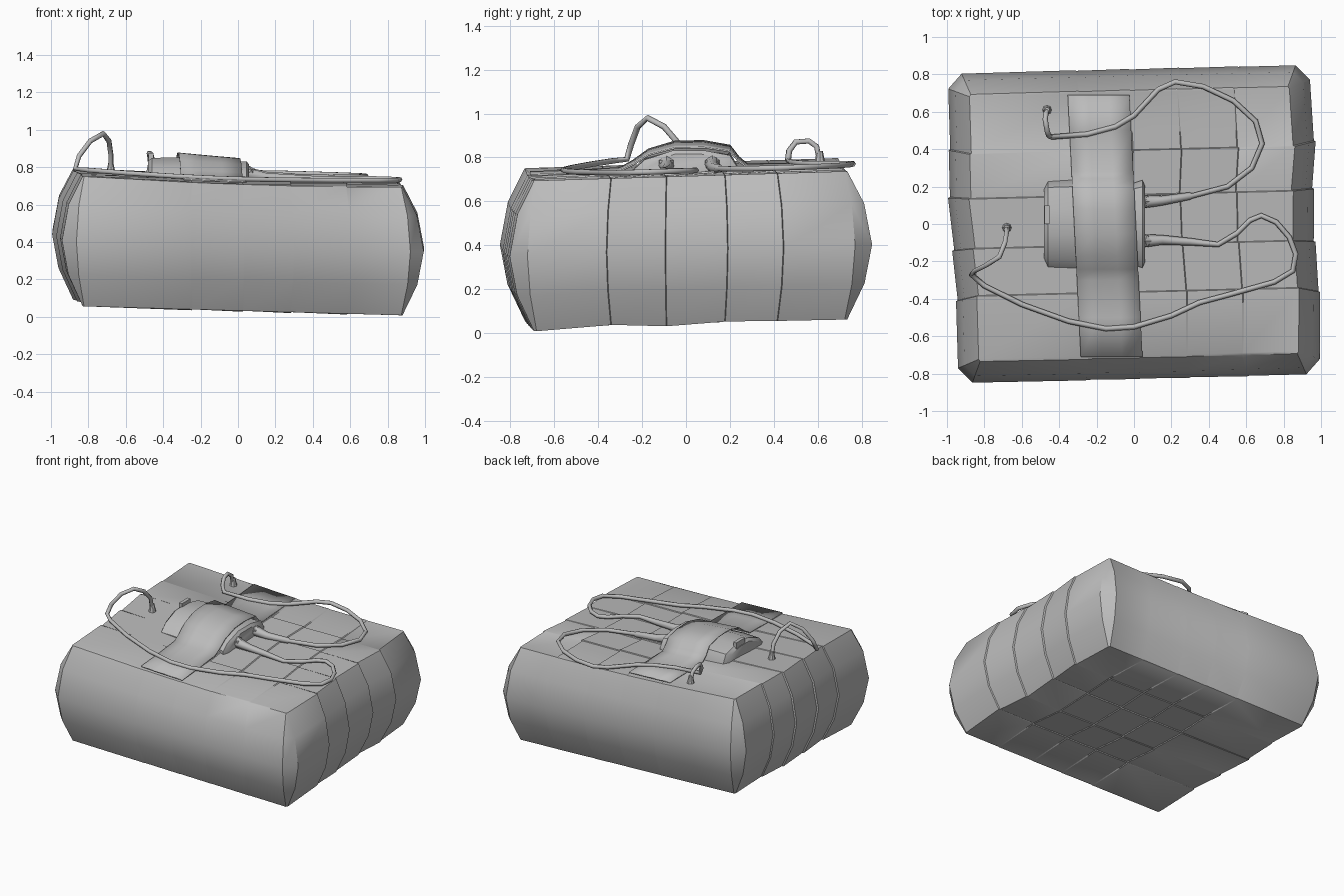
import bpy, bmesh, math
from mathutils import Vector

cube = bpy.data.objects.get("Cube")
if cube:
    bpy.data.objects.remove(cube, do_unlink=True)

canvas = bpy.data.materials.new("canvas_grey")
canvas.use_nodes = True
GREY = (0.5, 0.5, 0.5, 1)
canvas.diffuse_color = GREY
canvas.node_tree.nodes["Principled BSDF"].inputs["Base Color"].default_value = GREY


def finish(bm, name, angle=30):
    bmesh.ops.remove_doubles(bm, verts=bm.verts, dist=0.0005)
    bmesh.ops.recalc_face_normals(bm, faces=bm.faces)
    mesh = bpy.data.meshes.new(name)
    bm.to_mesh(mesh)
    bm.free()
    mesh.materials.append(canvas)
    ob = bpy.data.objects.new(name, mesh)
    bpy.context.collection.objects.link(ob)
    bpy.ops.object.select_all(action="DESELECT")
    ob.select_set(True)
    bpy.context.view_layer.objects.active = ob
    bpy.ops.object.shade_smooth_by_angle(angle=math.radians(angle))
    return ob


def top_z(x, y):
    return 0.73 - 0.035 * x + 0.03 * y + 0.02 * x * x


def bottom_z(x, y):
    return 0.052 - 0.028 * x + 0.035 * y + 0.013 * (1 - math.cos(11 * y)) * (1 - y * y)


def place(x, y, w):
    """Skewed, slightly tilted pack; w runs from 0 at the base to 1 at the top."""
    x, y = x - 0.035 * y, y + 0.025 * x
    return Vector((x, y, bottom_z(x, y) * (1 - w) + top_z(x, y) * w))


# Pack body: wrapped cloth bands that overlap in small steps, with split corners
LEVELS = [(0, 0.112), (0.24, 0.034), (0.5, 0), (0.78, 0.036), (1, 0.112)]
HX, HY = 0.972, 0.826


def stations(seams):
    """Doubled stations at each seam, so that every band ends in a step."""
    steps = [-1]
    for s in seams:
        steps += [s, s + 0.006]
    return steps + [1]


U = stations((-0.32, 0.0, 0.3, 0.65))
V = stations((-0.52, -0.16, 0.22, 0.56))


def lap(i, s):
    return (i % 2) * (1 - s ** 4)


def side_point(axis, sign, i, level):
    w, inset = level
    s = (U if axis == "y" else V)[i]
    chamfer = 0.012 + (0.112 - inset) * 0.6
    hx, hy = HX - inset, HY - inset
    if axis == "y":
        return place(s * (hx - chamfer), sign * (hy + 0.003 * lap(i, s)), w)
    bulge = 0.012 * math.sin(13 * s + sign) * (1 - s ** 4)
    return place(sign * (hx + bulge + 0.01 * lap(i, s) - 0.005), s * (hy - chamfer), w)


def quads(bm, rows):
    grid = [[bm.verts.new(p) for p in row] for row in rows]
    for a, b in zip(grid, grid[1:]):
        for i in range(len(a) - 1):
            bm.faces.new((a[i], a[i + 1], b[i + 1], b[i]))


bm = bmesh.new()
LAST = len(U) - 1
for sign, end in ((-1, 0), (1, LAST)):
    for axis in "xy":
        quads(bm, [[side_point(axis, sign, i, lv) for i in range(LAST + 1)] for lv in LEVELS])
    for other, far in ((-1, 0), (1, LAST)):
        quads(bm, [[side_point("y", sign, far, lv), side_point("x", other, end, lv)] for lv in LEVELS])
for level, height, lift in ((LEVELS[0], bottom_z, -0.005), (LEVELS[-1], top_z, 0.006)):
    rows = [[side_point("y", -1, i, level) for i in range(LAST + 1)]]
    for j, v in enumerate(V):
        left, right = (side_point("x", sg, j, level) for sg in (-1, 1))
        row = []
        for i, u in enumerate(U):
            p = left.lerp(right, (u + 1) / 2)
            rise = lift * (lap(i, u) + lap(j, v)) if 0 < i < LAST else 0
            row.append(Vector((p.x, p.y, height(p.x, p.y) + rise)))
        rows.append(row)
    rows.append([side_point("y", 1, i, level) for i in range(LAST + 1)])
    quads(bm, rows)
finish(bm, "pack_body", 35)

# Device case: domed section lofted along x, flared at the cable end
SECTION = [(-1, 0), (-1, 0.25), (-0.8, 0.62), (-0.25, 1), (0.35, 1), (0.85, 0.8), (1, 0.3), (1, 0)]
bm = bmesh.new()
loft = []
for x, half, top in ((-0.48, 0.19, 0.835), (-0.46, 0.23, 0.85), (-0.33, 0.235, 0.852),
                     (0.0, 0.22, 0.83), (0.045, 0.235, 0.832), (0.06, 0.2, 0.815)):
    loft.append([Vector((x, half * y, 0.72 + (top - 0.72) * z)) for y, z in SECTION])
quads(bm, loft)
for row in (loft[0], loft[-1]):
    bm.faces.new([bm.verts.new(p) for p in row])
finish(bm, "device_case", 35)

# Small lip standing at the rear end of the case
bm = bmesh.new()
bmesh.ops.create_cube(bm, size=1)
bmesh.ops.scale(bm, vec=(0.025, 0.1, 0.08), verts=bm.verts)
bmesh.ops.translate(bm, vec=(-0.465, 0.05, 0.835), verts=bm.verts)
finish(bm, "case_lip")

# Cloth strap holding the case down
STRAP = [(-0.71, 0), (-0.5, 0), (-0.3, 0.005), (-0.24, 0.035), (-0.17, 0.08), (-0.05, 0.11),
         (0.08, 0.108), (0.2, 0.085), (0.24, 0.035), (0.28, 0.003), (0.5, 0), (0.69, 0)]
bm = bmesh.new()
rows = []
for y, lift in STRAP:
    row = []
    for f in (0, 0.33, 0.67, 1):
        x = -0.32 + 0.33 * f - 0.05 * y
        slope = (0.5 - f) * 0.15 * lift
        row.append(Vector((x, y, top_z(x, y) + lift + slope + 0.013)))
    rows.append(row)
quads(bm, rows)
strap = finish(bm, "case_strap", 50)
solid = strap.modifiers.new("thickness", "SOLIDIFY")
solid.thickness, solid.offset = 0.008, 0


# Cables: swept tubes, resting on the top unless a height is given
def cable(name, points, radii):
    curve = bpy.data.curves.new(name, "CURVE")
    curve.dimensions = "3D"
    curve.bevel_depth, curve.bevel_resolution = 1, 1
    curve.use_fill_caps = True
    spline = curve.splines.new("POLY")
    spline.points.add(len(points) - 1)
    for i, p in enumerate(points):
        z = p[2] if len(p) > 2 else top_z(p[0], p[1]) + 0.024
        spline.points[i].co = (p[0], p[1], z, 1)
        spline.points[i].radius = radii[min(i, len(radii) - 1)]
    curve.materials.append(canvas)
    bpy.context.collection.objects.link(bpy.data.objects.new(name, curve))


TAPER = [0.036, 0.026, 0.02, 0.014]
cable("back_cable",
      [(0.05, 0.12, 0.77), (0.15, 0.125), (0.3, 0.15), (0.31, 0.15), (0.5, 0.2), (0.63, 0.3), (0.685, 0.43),
       (0.65, 0.55), (0.53, 0.66), (0.37, 0.735), (0.22, 0.76), (0.13, 0.72), (0, 0.58), (-0.1, 0.52),
       (-0.25, 0.48), (-0.44, 0.465), (-0.455, 0.47, 0.83), (-0.465, 0.5, 0.87), (-0.475, 0.56, 0.875),
       (-0.47, 0.595, 0.85), (-0.465, 0.61, 0.78)], TAPER)
cable("front_cable",
      [(0.05, -0.09, 0.765), (0.15, -0.085), (0.3, -0.095), (0.45, -0.11), (0.55, -0.05), (0.62, 0.02),
       (0.68, 0.045), (0.76, 0.01), (0.83, -0.07), (0.865, -0.16), (0.85, -0.25), (0.75, -0.31),
       (0.5, -0.38), (0.35, -0.42), (0.2, -0.49), (0, -0.55), (-0.15, -0.56), (-0.35, -0.52),
       (-0.6, -0.43), (-0.8, -0.33), (-0.87, -0.27), (-0.85, -0.25, 0.86), (-0.79, -0.22, 0.94),
       (-0.72, -0.175, 0.98), (-0.69, -0.1, 0.94), (-0.68, -0.04, 0.87), (-0.68, -0.02, 0.78)], TAPER)

# Cable grommets in the cloth, and plug knobs on the case
for name, x, y in (("back_grommet", -0.465, 0.61), ("front_grommet", -0.68, -0.02)):
    bm = bmesh.new()
    bmesh.ops.create_cone(bm, cap_ends=True, segments=8, radius1=0.026, radius2=0.014, depth=0.06)
    bmesh.ops.translate(bm, vec=(x, y, top_z(x, y) + 0.03), verts=bm.verts)
    finish(bm, name)
for name, y in (("back_plug", 0.12), ("front_plug", -0.09)):
    bm = bmesh.new()
    bmesh.ops.create_icosphere(bm, subdivisions=1, radius=0.038)
    bmesh.ops.translate(bm, vec=(0.06, y, 0.77), verts=bm.verts)
    finish(bm, name, 10)
